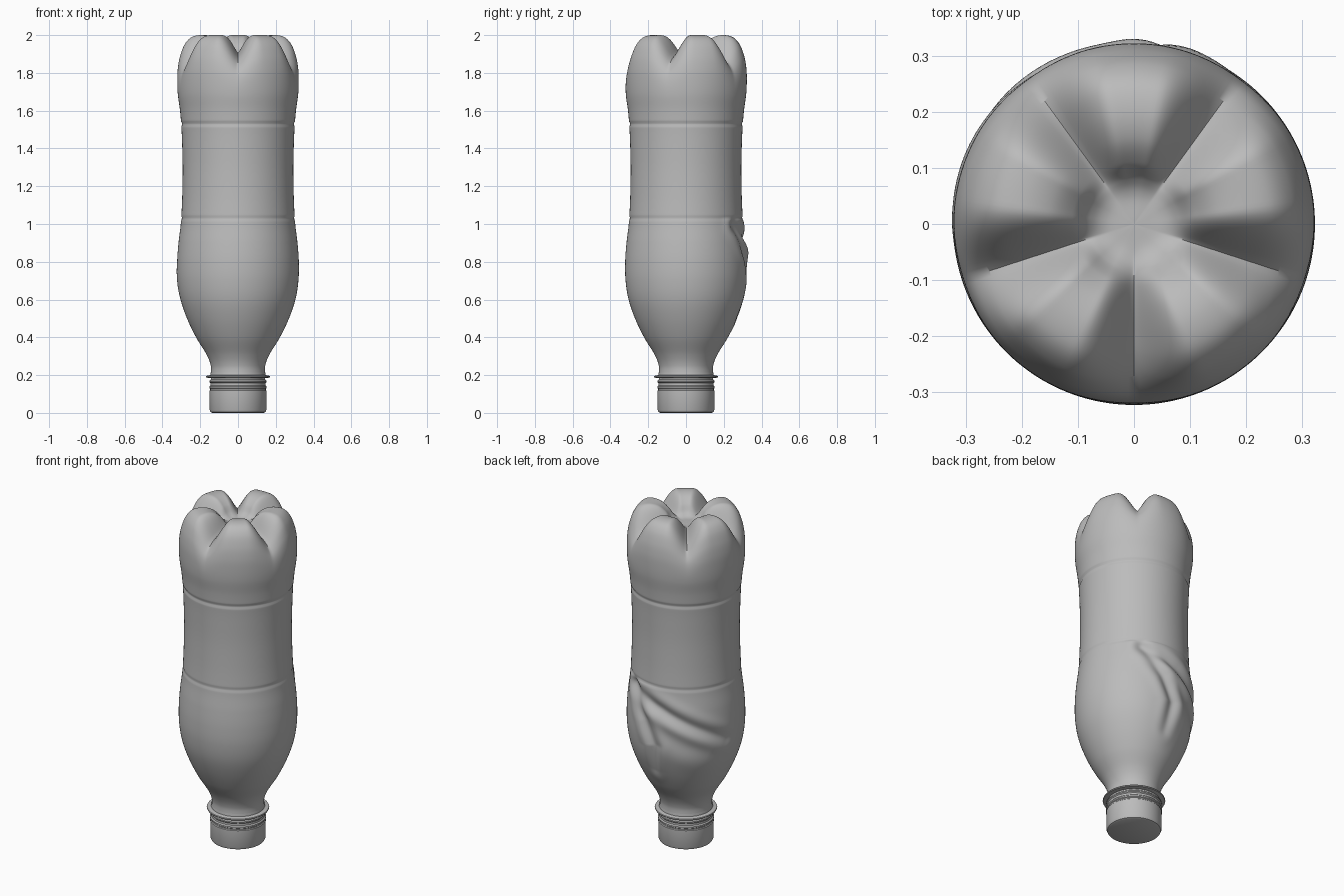
import bpy, bmesh, math
from mathutils import Vector

cube = bpy.data.objects.get("Cube")
if cube:
    bpy.data.objects.remove(cube, do_unlink=True)

mat = bpy.data.materials.new("plain_grey")
mat.use_nodes = True
GREY = (0.5, 0.5, 0.5, 1)
mat.diffuse_color = GREY
mat.node_tree.nodes["Principled BSDF"].inputs["Base Color"].default_value = GREY

SEG = 180


def spline(pts, sub):
    """Smooth curve through (radius, height) points."""
    p = [Vector(q) for q in pts]
    p = [2 * p[0] - p[1]] + p + [2 * p[-1] - p[-2]]
    out = []
    for i in range(1, len(p) - 2):
        a, b, c, d = p[i - 1:i + 3]
        for k in range(sub):
            t = k / sub
            out.append(0.5 * (2 * b + (c - a) * t + (2 * a - 5 * b + 4 * c - d) * t * t
                              + (3 * b - a - 3 * c + d) * t ** 3))
    return out + [p[-2]]


def revolve(name, count, point, cap_start, cap_end, angle):
    """Skin rings; point(i, theta) gives radius and height of ring i."""
    bm = bmesh.new()
    rings = []
    for i in range(count):
        ring = []
        for s in range(SEG):
            th = 2 * math.pi * s / SEG
            r, z = point(i, th)
            ring.append(bm.verts.new((r * math.cos(th), r * math.sin(th), z)))
        rings.append(ring)
    for a, b in zip(rings, rings[1:]):
        for s in range(SEG):
            n = (s + 1) % SEG
            bm.faces.new((a[s], a[n], b[n], b[s]))
    if cap_start:
        bm.faces.new(rings[0][::-1])
    if cap_end:
        bm.faces.new(rings[-1])
    me = bpy.data.meshes.new(name)
    bm.to_mesh(me)
    bm.free()
    ob = bpy.data.objects.new(name, me)
    bpy.context.collection.objects.link(ob)
    me.materials.append(mat)
    bpy.ops.object.select_all(action='DESELECT')
    ob.select_set(True)
    bpy.context.view_layer.objects.active = ob
    bpy.ops.object.shade_smooth_by_angle(angle=math.radians(angle))
    return ob


# Body wall, then the two extremes of the five-lobed base
wall = [(.143, .2), (.144, .25), (.167, .31), (.222, .4), (.27, .5), (.304, .6),
        (.32, .7), (.322, .8), (.315, .9), (.303, 1.0), (.297, 1.1), (.294, 1.2),
        (.293, 1.3), (.295, 1.4), (.299, 1.5)]
lobe = [(.307, 1.6), (.319, 1.69), (.322, 1.77), (.319, 1.83), (.308, 1.89),
        (.285, 1.95), (.25, 1.988), (.2, 2.0), (.15, 1.99), (.11, 1.96),
        (.08, 1.92), (.05, 1.902), (.004, 1.9)]
valley = [(.307, 1.6), (.318, 1.68), (.319, 1.74), (.311, 1.79), (.294, 1.825),
          (.267, 1.855), (.232, 1.877), (.19, 1.892), (.15, 1.902), (.11, 1.907),
          (.08, 1.905), (.05, 1.9), (.004, 1.9)]
high = spline(wall + lobe, 12)
low = spline(wall + valley, 12)

# Dent creases as (degrees, height) paths with depth and half width
creases = [([(58, .99), (100, .9), (140, .79), (168, .71)], .020, .032),
           ([(58, .99), (80, .82), (92, .68), (88, .52)], .018, .030),
           ([(95, .78), (125, .7), (150, .64)], .008, .05)]


def path_distance(th, z, path):
    """Distance to a path on the unrolled wall, and a fade toward its ends."""
    best, fade = 9.0, 0.0
    p = Vector((th * .31, z))
    total = len(path) - 1
    for k in range(total):
        a = Vector((math.radians(path[k][0]) * .31, path[k][1]))
        b = Vector((math.radians(path[k + 1][0]) * .31, path[k + 1][1]))
        t = max(0, min(1, (p - a).dot(b - a) / (b - a).length_squared))
        d = (p - a.lerp(b, t)).length
        if d < best:
            best = d
            fade = math.sin(math.pi * (.12 + .8 * (k + t) / total)) ** .7
    return best, fade


def body_point(i, th):
    # Five sharp valleys, one facing the front
    step = 2 * math.pi / 5
    off = abs((th + math.pi / 2 + step / 2) % step - step / 2) / (step / 2)
    t = min(1, off / .72)
    w = math.sin(t * math.pi / 2) ** 1.25
    r, z = low[i].lerp(high[i], w)
    # Label seams
    for seam, depth in ((1.03, .004), (1.53, .006)):
        r -= depth * math.exp(-((z - seam) / .008) ** 2)
    # Crumpled patch on the back
    if .35 < z < 1.03 and .5 < th < 3.4:
        for path, depth, width in creases:
            d, fade = path_distance(th, z, path)
            r -= depth * fade * math.exp(-(d / width) ** 2)
            r += .3 * depth * fade * math.exp(-((d - 2 * width) / width) ** 2)
    return r, z


revolve("bottle_body", len(high), body_point, False, True, 60)

# Neck with closed mouth, thread rings and collar
neck = [(.136, 0), (.145, .004), (.15, .016), (.151, .118), (.147, .122), (.147, .128),
        (.152, .132), (.152, .14), (.146, .146), (.146, .158), (.151, .163),
        (.151, .17), (.144, .176), (.144, .184), (.168, .187), (.17, .191),
        (.168, .196), (.146, .2), (.144, .215)]
revolve("neck_and_collar", len(neck), lambda i, th: neck[i], True, False, 35)
